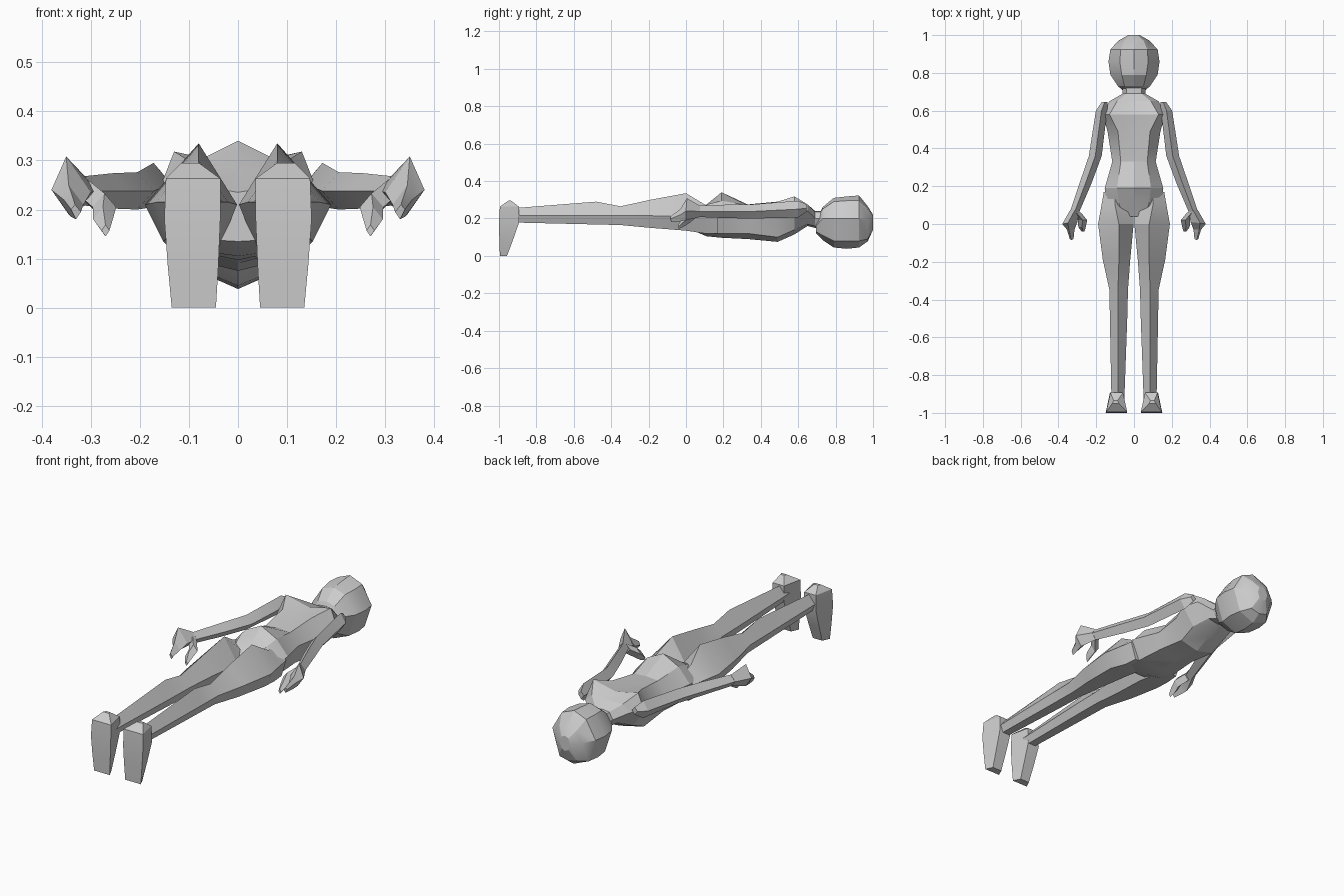
import bpy, bmesh, math

grey = bpy.data.materials.new("plain grey")
grey.diffuse_color = (0.6, 0.6, 0.6, 1)


def loft(name, rings, mirror=False, angle=22):
    """Skin a closed tube through rings that share one point count."""
    bm = bmesh.new()
    loops = [[bm.verts.new(p) for p in r] for r in rings]
    n = len(loops[0])
    for a, b in zip(loops, loops[1:]):
        for i in range(n):
            j = (i + 1) % n
            bm.faces.new((a[i], a[j], b[j], b[i]))
    bm.faces.new(loops[0])
    bm.faces.new(loops[-1])
    bmesh.ops.recalc_face_normals(bm, faces=bm.faces)
    mesh = bpy.data.meshes.new(name)
    bm.to_mesh(mesh)
    bm.free()
    mesh.materials.append(grey)
    ob = bpy.data.objects.new(name, mesh)
    bpy.context.collection.objects.link(ob)
    bpy.context.view_layer.objects.active = ob
    ob.select_set(True)
    bpy.ops.object.shade_smooth_by_angle(angle=math.radians(angle))
    ob.select_set(False)
    if mirror:
        ob.modifiers.new("mirror", 'MIRROR')
    return ob


def body_ring(y, top, upper, side, lower, bottom):
    """Eight-sided symmetric section: back centre, half points, front centre."""
    half = [upper, side, lower]
    pts = [(0, top)] + half + [(0, bottom)] + [(-x, z) for x, z in reversed(half)]
    return [(x, y, z) for x, z in pts]


# torso and neck, from the jacket tail up to the head
loft("torso", [body_ring(*r) for r in (
    (0.04, .235, (.06, .245), (.12, .21), (.09, .14), .135),
    (0.11, .275, (.08, .275), (.15, .21), (.11, .12), .105),
    (0.19, .340, (.09, .295), (.155, .22), (.11, .12), .097),
    (0.33, .275, (.07, .270), (.115, .21), (.10, .12), .09),
    (0.49, .285, (.085, .29), (.14, .21), (.10, .10), .075),
    (0.58, .290, (.13, .318), (.165, .23), (.10, .14), .115),
    (0.65, .272, (.09, .275), (.13, .24), (.06, .17), .16),
    (0.69, .240, (.04, .235), (.06, .20), (.04, .16), .15),
    (0.77, .240, (.04, .235), (.06, .20), (.04, .16), .15))])

# head
loft("head", [body_ring(*r) for r in (
    (0.695, .19, (.03, .185), (.045, .16), (.03, .13), .12),
    (0.73, .26, (.05, .25), (.085, .20), (.06, .11), .085),
    (0.79, .31, (.065, .29), (.125, .20), (.085, .08), .045),
    (0.86, .318, (.075, .295), (.135, .20), (.095, .08), .038),
    (0.925, .323, (.07, .295), (.125, .20), (.085, .08), .045),
    (0.972, .265, (.05, .25), (.08, .19), (.05, .09), .078),
    (1.0, .22, (.02, .21), (.03, .18), (.02, .15), .14))])


def leg_ring(y, inner, outer, ridge, top, mid, bottom):
    """Five-sided section with one ridge along the back of the leg."""
    w = outer - inner
    return [(ridge, y, top), (outer, y, mid), (outer - w * .2, y, bottom),
            (inner + w * .2, y, bottom), (inner, y, mid)]


# legs with hips and seat
loft("leg", [leg_ring(*r) for r in (
    (0.17, .02, .160, .10, .25, .21, .12),
    (0.10, .005, .172, .10, .275, .21, .12),
    (0.0, .002, .190, .08, .335, .21, .135),
    (-0.19, .02, .165, .08, .30, .215, .15),
    (-0.35, .032, .130, .085, .265, .215, .165),
    (-0.48, .035, .128, .085, .29, .215, .168),
    (-0.90, .05, .120, .085, .257, .215, .178),
    (-0.94, .05, .120, .085, .257, .215, .178))], True)


def foot_ring(z, sole, inner, outer, instep):
    """Four-sided section, narrower on the instep side."""
    w = (outer - inner) * .2
    return [(inner, sole, z), (outer, sole, z),
            (outer - w, instep, z), (inner + w, instep, z)]


# feet, toes pointing down
loft("foot", [foot_ring(*r) for r in (
    (0.0, -.995, .045, .135, -.957),
    (0.085, -.998, .040, .143, -.925),
    (0.18, -1.0, .036, .150, -.892),
    (0.263, -.995, .036, .147, -.893),
    (0.295, -.95, .08, .115, -.935))], True, 32)


def diamond(x, y, z, rx, rz):
    return [(x, y, z + rz), (x + rx, y, z), (x, y, z - rz), (x - rx, y, z)]


# arms
loft("arm", [diamond(*r) for r in (
    (.155, .645, .255, .016, .02),
    (.172, .60, .25, .03, .045),
    (.205, .36, .238, .034, .038),
    (.255, .22, .238, .032, .036),
    (.312, .07, .238, .025, .03))], True)

# hands with a raised knuckle and a bent finger tip
loft("hand", [
    diamond(.312, .075, .238, .025, .03),
    [(.35, .005, .308), (.38, .0, .24), (.345, .0, .19), (.30, .01, .235)],
    [(.345, -.03, .25), (.355, -.03, .22), (.34, -.03, .185), (.315, -.03, .21)],
    [(.332, -.085, .21), (.34, -.08, .20), (.33, -.08, .18), (.32, -.08, .195)],
], True)

# thumbs
loft("thumb", [
    diamond(.305, .06, .235, .025, .025),
    diamond(.272, .02, .205, .024, .028),
    diamond(.275, -.015, .18, .02, .025),
    diamond(.27, -.04, .157, .008, .012)], True)
